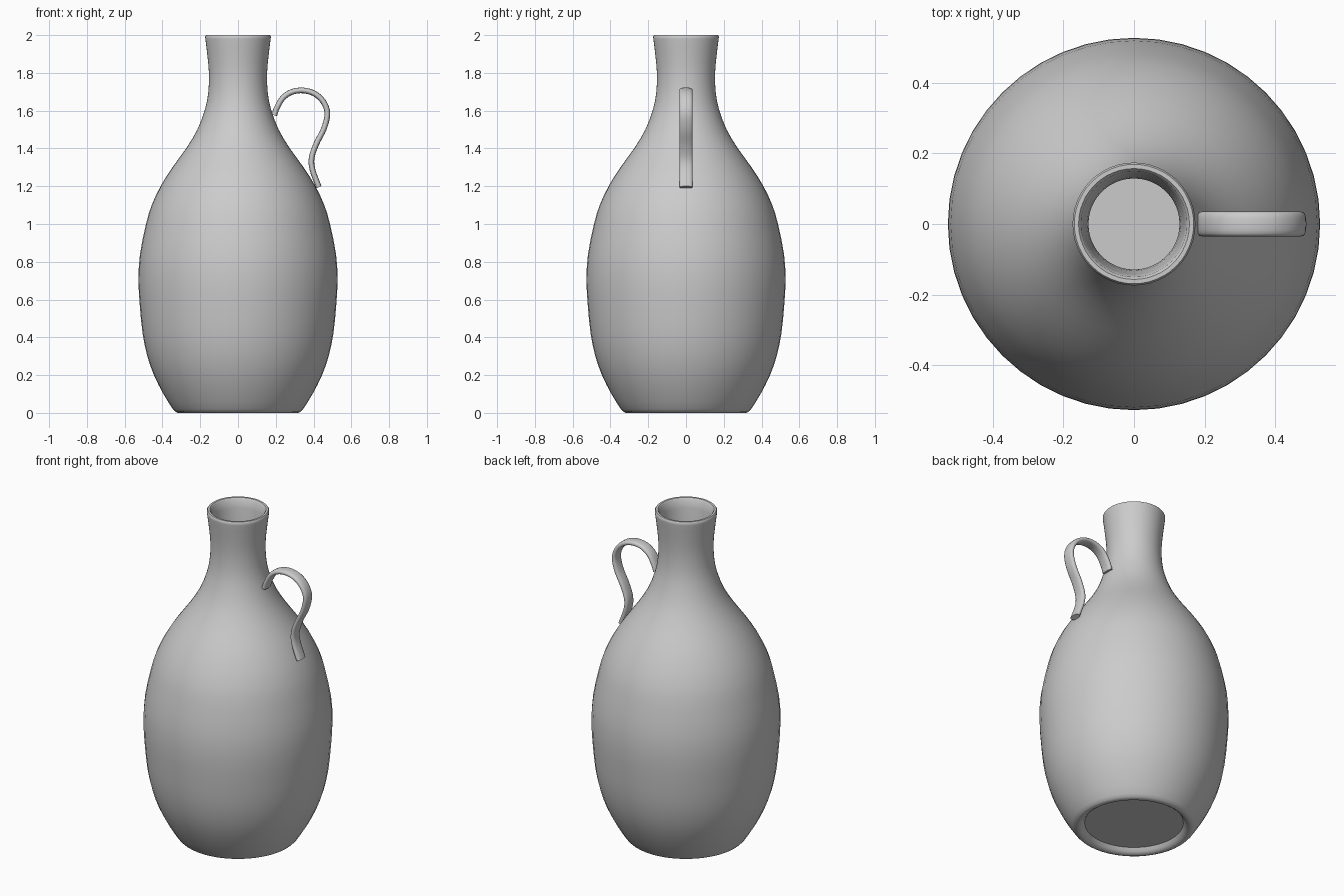
import bpy, bmesh, math
from mathutils import Vector

if "Cube" in bpy.data.objects:
    bpy.data.objects.remove(bpy.data.objects["Cube"])

clay = bpy.data.materials.new("grey_clay")
clay.diffuse_color = (0.6, 0.6, 0.6, 1)
clay.use_nodes = True
clay.node_tree.nodes["Principled BSDF"].inputs["Base Color"].default_value = clay.diffuse_color


def smooth_path(pts, steps):
    """Catmull-Rom curve through 2D points."""
    p = [Vector(q) for q in pts]
    p = [2 * p[0] - p[1]] + p + [2 * p[-1] - p[-2]]
    out = []
    for i in range(1, len(p) - 2):
        a, b, c, d = p[i - 1:i + 3]
        for s in range(steps):
            t = s / steps
            out.append(0.5 * (2 * b + (c - a) * t + (2 * a - 5 * b + 4 * c - d) * t * t
                              + (3 * b - a - 3 * c + d) * t ** 3))
    return out + [p[-2]]


def finish(bm, name, angle):
    bmesh.ops.recalc_face_normals(bm, faces=bm.faces)
    mesh = bpy.data.meshes.new(name)
    bm.to_mesh(mesh)
    bm.free()
    mesh.materials.append(clay)
    ob = bpy.data.objects.new(name, mesh)
    bpy.context.collection.objects.link(ob)
    bpy.ops.object.select_all(action='DESELECT')
    ob.select_set(True)
    bpy.context.view_layer.objects.active = ob
    bpy.ops.object.shade_smooth_by_angle(angle=math.radians(angle))


def skin(rings, name, angle):
    """Join closed rings of points and cap both ends."""
    bm = bmesh.new()
    rows = [[bm.verts.new(v) for v in r] for r in rings]
    n = len(rows[0])
    for a, b in zip(rows, rows[1:]):
        for i in range(n):
            j = (i + 1) % n
            bm.faces.new((a[i], a[j], b[j], b[i]))
    bm.faces.new(rows[0])
    bm.faces.new(rows[-1])
    finish(bm, name, angle)


# Bottle: recessed base, foot, outer wall, lip, inner wall, inner floor
outer = smooth_path([(0.345, 0.02), (0.395, 0.1), (0.445, 0.2), (0.48, 0.3), (0.505, 0.42),
                     (0.52, 0.57), (0.527, 0.7), (0.519, 0.84), (0.487, 1.0), (0.457, 1.1),
                     (0.41, 1.2), (0.347, 1.3), (0.275, 1.4), (0.215, 1.5), (0.174, 1.61),
                     (0.157, 1.7), (0.154, 1.8), (0.163, 1.9), (0.173, 1.98)], 2)
inner = [(p.x - 0.025, p.y) for p in reversed(outer) if 0.06 < p.y < 1.97]
profile = ([(0.275, 0.03), (0.288, 0.012), (0.302, 0.002), (0.318, 0.0), (0.332, 0.006)]
           + [tuple(p) for p in outer]
           + [(0.174, 1.993), (0.169, 2.0), (0.157, 2.0), (0.15, 1.992)]
           + inner + [(0.33, 0.06)])
N = 48
skin([[(r * math.cos(2 * math.pi * i / N), r * math.sin(2 * math.pi * i / N), z)
       for i in range(N)] for r, z in profile], "bottle_body", 45)

# Handle: flat strap with rounded section, swept along an S-curve
path = smooth_path([(0.192, 1.575), (0.206, 1.615), (0.238, 1.668), (0.285, 1.699),
                    (0.345, 1.707), (0.405, 1.69), (0.452, 1.647), (0.473, 1.585),
                    (0.455, 1.505), (0.415, 1.425), (0.39, 1.35), (0.395, 1.285),
                    (0.428, 1.195)], 4)
rings = []
for k, p in enumerate(path):
    t = (path[min(k + 1, len(path) - 1)] - path[max(k - 1, 0)]).normalized()
    side = Vector((-t.y, t.x))
    ring = []
    for i in range(16):
        a = 2 * math.pi * i / 16
        c, s = math.cos(a), math.sin(a)
        q = p + side * (0.015 * math.copysign(abs(c) ** 0.75, c))
        ring.append((q.x, 0.035 * math.copysign(abs(s) ** 0.75, s), q.y))
    rings.append(ring)
skin(rings, "handle", 60)
